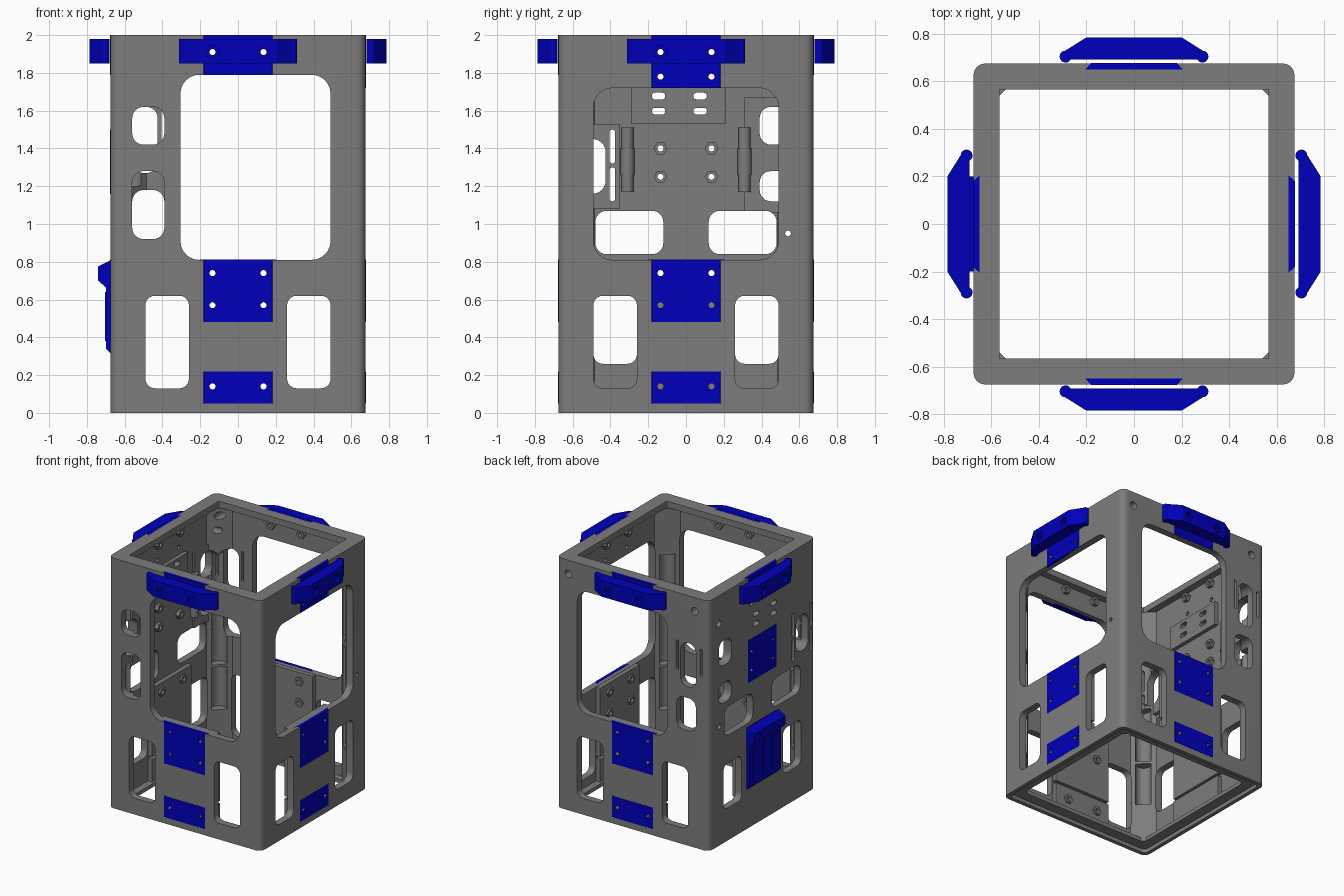
import bpy, bmesh, math
from mathutils import Matrix

if "Cube" in bpy.data.objects:
    bpy.data.objects.remove(bpy.data.objects["Cube"])


def material(name, rgb):
    m = bpy.data.materials.new(name)
    m.diffuse_color = (*rgb, 1)
    m.use_nodes = True
    m.node_tree.nodes["Principled BSDF"].inputs["Base Color"].default_value = m.diffuse_color
    return m


GREY = material("grey metal", (0.205, 0.205, 0.205))
BLUE = material("blue plastic", (0.0, 0.0, 0.5))
ROT = [Matrix.Rotation(k * math.pi / 2, 3, 'Z') for k in range(4)]
FRONT, RIGHT, BACK, LEFT = range(4)


# Placement: u runs along a wall (right seen from outside), d is distance outward
def wall(k):
    return lambda u, z, d: ROT[k] @ Matrix.Translation((u, -d, z)).translation


def flat(k):
    return lambda u, d, z: ROT[k] @ Matrix.Translation((u, -d, z)).translation


def side(k):
    return lambda d, z, u: ROT[k] @ Matrix.Translation((u, -d, z)).translation


def build(name, prisms, mat=GREY):
    """Object from a list of (outline, start, end, placement)."""
    bm = bmesh.new()
    for pts, a, b, place in prisms:
        lo = [bm.verts.new(place(p, q, a)) for p, q in pts]
        hi = [bm.verts.new(place(p, q, b)) for p, q in pts]
        bm.faces.new(lo)
        bm.faces.new(hi)
        n = len(pts)
        for i in range(n):
            j = (i + 1) % n
            bm.faces.new((lo[i], lo[j], hi[j], hi[i]))
    bmesh.ops.recalc_face_normals(bm, faces=bm.faces)
    me = bpy.data.meshes.new(name)
    bm.to_mesh(me)
    bm.free()
    me.materials.append(mat)
    ob = bpy.data.objects.new(name, me)
    bpy.context.collection.objects.link(ob)
    return ob


def rect(u0, u1, z0, z1):
    return [(u0, z0), (u1, z0), (u1, z1), (u0, z1)]


def rounded(u0, u1, z0, z1, r, n=6):
    r = min(r, 0.49 * (u1 - u0), 0.49 * (z1 - z0))
    pts = []
    for i, (cu, cz) in enumerate([(u1 - r, z1 - r), (u0 + r, z1 - r), (u0 + r, z0 + r), (u1 - r, z0 + r)]):
        for s in range(n + 1):
            a = math.pi / 2 * (i + s / n)
            pts.append((cu + r * math.cos(a), cz + r * math.sin(a)))
    return pts


def circle(cu, cz, r, n=16):
    return [(cu + r * math.cos(2 * math.pi * i / n), cz + r * math.sin(2 * math.pi * i / n)) for i in range(n)]


def octagon(h, s):
    """Square of half size h with corners cut along |x| + |y| = s."""
    c = s - h
    return [(h, -c), (h, c), (c, h), (-c, h), (-h, c), (-h, -c), (-c, -h), (c, -h)]


def cut(ob, cutter):
    m = ob.modifiers.new("cut", 'BOOLEAN')
    m.operation, m.solver, m.object = 'DIFFERENCE', 'EXACT', cutter
    bpy.context.view_layer.objects.active = ob
    bpy.ops.object.modifier_apply(modifier=m.name)


def drop(cutter):
    bpy.data.objects.remove(cutter, do_unlink=True)


# Hollow square frame with a thin top flange, bottom lip and half-round corner pockets
body = build("body_frame", [(rounded(-.675, .675, -.675, .675, .05), 0, 2, flat(0))])
pockets = [(circle(.56, .56, .058), z0, z1, flat(k)) for k in range(4)
           for z0, z1 in [(.34, .68), (.7, 1.14), (1.2, 1.58)]]
for prisms in [[(octagon(.565, 1.105), -.1, 2.1, flat(0))],
               [(octagon(.62, 1.105), .06, 1.95, flat(0))],
               [(rect(-.565, .565, -.565, .565), 1.95, 2.1, flat(0))],
               [(rounded(-.645, .645, -.645, .645, .04), -.1, .03, flat(0))], pockets]:
    c = build("hollow_cutter", prisms)
    cut(body, c)
    drop(c)

# Inner stiffening pads, and panels on the inside of the left wall
pads = build("inner_pads", [(rect(-.25, .25, z0, z1), .585, .63, wall(k))
                            for k in range(4) for z0, z1 in [(.05, .24), (.26, .808)]])
panels = build("left_inner_panels", [
    (rect(-.21, .29, 1.53, 1.72), .59, .63, wall(LEFT)),
    (rect(.35, .49, 1.08, 1.53), .59, .63, wall(LEFT)),
    (rect(-.49, -.31, 1.06, 1.67), .605, .63, wall(LEFT))])

# Window openings per wall: u0, u1, z0, z1, corner radius, inner depth
lower = [(s * .375 - .115, s * .375 + .115, .13, .62, .05, .5) for s in (-1, 1)]
openings = {
    FRONT: lower + [(-.305, .49, .81, 1.79, .1, .5), (-.56, -.39, 1.42, 1.62, .06, .5),
                    (-.56, -.39, .92, 1.28, .06, .5)],
    RIGHT: lower + [(-.49, .49, .81, 1.72, .1, .5), (.525, .555, .935, .965, .015, .5)],
    BACK: lower + [(-.49, .305, .81, 1.79, .1, .5), (.425, .56, 1.27, 1.62, .06, .5),
                   (.39, .56, .92, 1.18, .06, .5), (.385, .405, 1.38, 1.62, .01, .58),
                   (.595, .62, 1.38, 1.6, .012, .59),
                   (-.6, -.54, 1.86, 1.92, .03, .5), (.52, .58, 1.86, 1.92, .03, .5)],
    LEFT: [(u0, u1, .26, .62, .05, .5) for u0, u1, *_ in lower]
    + [(-.48, -.12, .84, 1.07, .06, .5), (.12, .48, .84, 1.07, .06, .5),
       (-.55, -.39, 1.42, 1.62, .06, .5), (-.55, -.39, 1.12, 1.28, .06, .5),
       (.425, .58, 1.16, 1.45, .07, .5), (-.57, -.52, 1.75, 1.8, .025, .5),
       (-.56, -.52, .93, .97, .02, .5)]
    + [(u, u + .03, z, z + .18, .015, .58) for u in (.375, .6) for z in (1.12, 1.32)]
    + [(u, u + .07, z, z + .035, .015, .5) for u in (-.11, .11) for z in (1.58, 1.66)],
}
for k, items in openings.items():
    c = build("opening_cutter", [(rounded(*o[:5]), o[5], .72, wall(k)) for o in items])
    cut(body, c)
    if k == LEFT:
        cut(panels, c)
    drop(c)

# Blue dovetail inserts set flush into the walls
inserts = []
for k in range(4):
    spans = [(1.72 if k == RIGHT else 1.79, 2.001), (.48, .811)]
    spans.append((1.16, 1.5) if k == LEFT else (.05, .22))
    for z0, z1 in spans:
        inserts.append(([(-.205, .65), (.205, .65), (.18, .6765), (-.18, .6765)], z0, z1, flat(k)))
inserts = build("blue_inserts", inserts, BLUE)

# Blue bumper clips around the top, with round ends
clip = [(-.2, .785), (.2, .785), (.3, .722), (.28, .692), (-.28, .692), (-.3, .722)]
clips = build("top_clips", [(clip, 1.85, 1.98, flat(k)) for k in range(4)], BLUE)
ends = build("clip_ends", [(circle(s * .288, .704, .025, 20), 1.85, 1.98, flat(k))
                           for k in range(4) for s in (-1, 1)], BLUE)

# Stepped blue bracket on the left wall, with raised ribs
step = [(.67, .31), (.7, .34), (.7, .665), (.74, .7), (.74, .775), (.67, .81)]
bracket = build("left_bracket", [(step, -.2, .2, side(LEFT))], BLUE)
ribs = build("bracket_ribs", [(rect(u - .03, u + .03, .38, .64), .695, .704, wall(LEFT))
                              for u in (-.12, 0, .12)], BLUE)

# Hexagonal nuts on the inside
low, left_z = [.14, .57, .74], [.74, 1.25, 1.4]
nuts = build("inner_nuts", [
    (circle(s * .135, z, .036, 6), .57 if z < 1 else .59, .595 if z < 1 else .63, wall(k))
    for k in range(4) for z in (left_z if k == LEFT else low) + [1.88] for s in (-1, 1)])

# Bolt holes through everything, and countersinks in the clips
holes = build("hole_cutter", [
    (circle(s * .135, z, .016), .5, .85, wall(k)) for k in range(4) for s in (-1, 1)
    for z in (left_z if k == LEFT else low) + [1.91] + ([1.78] if k in (LEFT, RIGHT) else [])])
sinks = build("sink_cutter", [(circle(s * .135, 1.91, .034), .765, .85, wall(k))
                              for k in range(4) for s in (-1, 1)])
for v in nuts.data.vertices:
    if v.co.z > 1.8:
        v.co.z += .03
cut(clips, sinks)
for ob in (body, pads, nuts, inserts, clips, bracket):
    cut(ob, holes)
drop(holes)
drop(sinks)

# Vertical hinge barrels on the inside of the left wall
barrels = [(circle(s * .31, .603, r, 16), z0, z1, flat(LEFT)) for s in (-1, 1)
           for z0, z1, r in [(1.17, 1.26, .032), (1.26, 1.4, .038), (1.4, 1.51, .032)]]
hinges = build("hinge_barrels", barrels)

for ob in list(bpy.context.collection.objects):
    bpy.ops.object.select_all(action='DESELECT')
    ob.select_set(True)
    bpy.context.view_layer.objects.active = ob
    bpy.ops.object.shade_smooth_by_angle(angle=math.radians(30))
